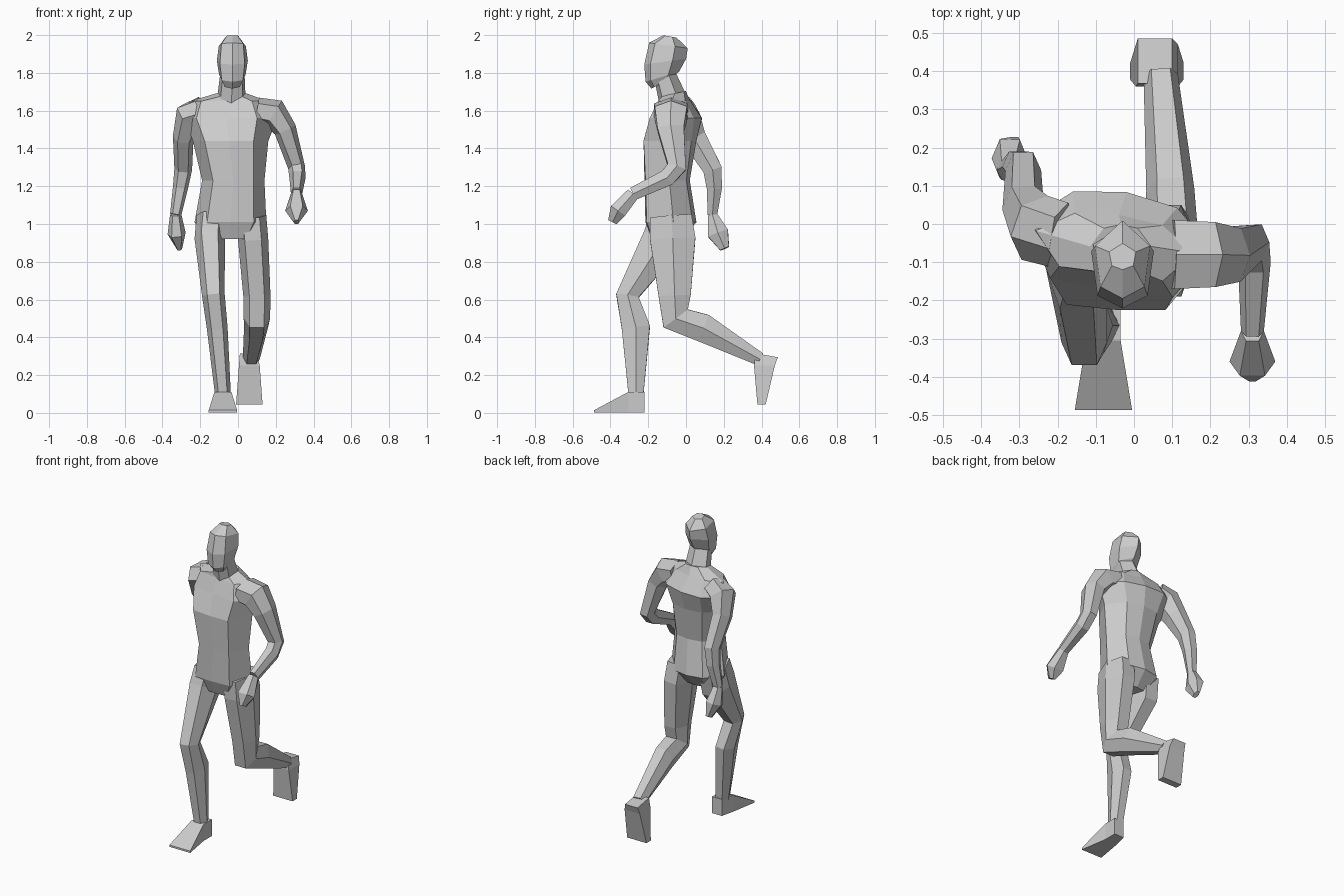
import bpy
import bmesh
from math import radians
from mathutils import Vector, Euler

default_cube = bpy.data.objects.get("Cube")
if default_cube:
    bpy.data.objects.remove(default_cube, do_unlink=True)

# Single clay colour for the whole figure
clay = bpy.data.materials.new("clay_grey")
clay.use_nodes = True
clay_colour = (0.6, 0.6, 0.6, 1)
clay.diffuse_color = clay_colour
clay.node_tree.nodes["Principled BSDF"].inputs["Base Color"].default_value = clay_colour

# Unit cross-sections, given as (side, depth) points around the outline
BOX = [(-1, -1), (1, -1), (1, 1), (-1, 1)]
LIMB = [(-1, 0), (-.55, -1), (.55, -1), (1, 0), (.55, 1), (-.55, 1)]
SKULL = [(0, -1), (.8, -.7), (1, .35), (0, 1), (-1, .35), (-.8, -.7)]
TRUNK = [(0, -1), (.65, -.95), (1, .1), (.55, .85),
         (0, 1), (-.55, .85), (-1, .1), (-.65, -.95)]


def ring_axes(rings, index):
    """Side and depth axes: set by pitch and yaw, or square to the path."""
    ring = rings[index]
    if len(ring) > 5:
        turn = Euler((radians(ring[5]), 0, radians(ring[6]))).to_matrix()
        return turn.col[0].copy(), turn.col[1].copy()
    before = Vector(rings[max(index - 1, 0)][:3])
    after = Vector(rings[min(index + 1, len(rings) - 1)][:3])
    here = Vector(ring[:3])
    along = Vector()
    for step in (here - before, after - here):
        if step.length > 0:
            along += step.normalized()
    along.normalize()
    side = Vector((1, 0, 0))
    side = (side - along * side.dot(along)).normalized()
    return side, along.cross(side)


def loft(name, section, rings):
    """Skin a section through rings of x, y, z, half width, half depth in
    hundredths of a unit, optionally followed by pitch and yaw in degrees."""
    bm = bmesh.new()
    loops = []
    for index, ring in enumerate(rings):
        side, depth = ring_axes(rings, index)
        centre = Vector(ring[:3])
        loops.append([
            bm.verts.new((centre + side * u * ring[3] + depth * v * ring[4]) / 100)
            for u, v in section])
    count = len(section)
    for lower, upper in zip(loops, loops[1:]):
        for i in range(count):
            j = (i + 1) % count
            bm.faces.new((lower[i], lower[j], upper[j], upper[i]))
    bm.faces.new(loops[0])
    bm.faces.new(loops[-1])
    bmesh.ops.recalc_face_normals(bm, faces=bm.faces)
    mesh = bpy.data.meshes.new(name)
    bm.to_mesh(mesh)
    bm.free()
    mesh.materials.append(clay)
    part = bpy.data.objects.new(name, mesh)
    bpy.context.collection.objects.link(part)
    return part


# Trunk, from crotch to neck base, with the shoulders twisted
loft("torso", TRUNK, [
    (-4, -10, 92, 13, 8, 0, 0),
    (-4, -8, 101, 19, 13.5, 0, 0),
    (-2.5, -10, 123, 16.5, 12, 0, 0),
    (-4, -8.5, 144, 20, 14, 0, -3),
    (-4, -4.5, 156, 25, 13, 0, -9),
    (-5, -5.5, 165, 21, 8, 0, -8),
    (-3.5, -6.5, 169, 8, 6.5, 12, 0),
])

# Neck leaning forward, and the faceted head
loft("neck", SKULL, [
    (-3.5, -7, 166, 7.5, 7.5, 20, 0),
    (-3, -11, 178, 6.5, 6, 20, 0),
])
loft("head", SKULL, [
    (-3, -13, 174.5, 5, 6, 28, 0),
    (-3, -12.5, 178, 7, 9.3, 17, 0),
    (-3, -11, 186, 8.2, 11.2, 8, 0),
    (-3, -9.3, 194.5, 7.2, 10.3, -8, 0),
    (-3, -8.5, 199.3, 3.5, 3.5, -10, 0),
])

# Left arm bent forward
loft("left_arm", LIMB, [
    (10, -8, 160, 7, 9),
    (19, -8, 158.5, 8, 8.5),
    (25, -8, 150, 6, 7),
    (31, -5, 130, 4.5, 5),
    (31.5, -10, 124.5, 4.3, 4.5),
    (31, -28, 116, 3, 3.5),
])
loft("left_hand", LIMB, [
    (31, -28, 116, 3, 3.5),
    (31, -36, 107, 6, 4.5),
    (31, -39, 101, 1.5, 2.5),
])

# Right arm swung back
loft("right_arm", LIMB, [
    (-19, -3, 160, 7, 8),
    (-26, -1, 157, 8, 8),
    (-29, 4, 146, 5.5, 6.5),
    (-29, 14, 129, 4.7, 5),
    (-30.5, 15, 119, 4, 4),
    (-33, 14, 105, 3, 2.5),
])
loft("right_hand", LIMB, [
    (-33, 14, 105, 3, 2.5),
    (-32.5, 17, 95, 4.8, 5.5),
    (-31, 20.5, 87, 1.5, 2.5),
])

# Right leg planted in front
loft("right_leg", LIMB, [
    (-14, -9, 104, 8, 10),
    (-15, -12, 92, 8, 11),
    (-13, -31, 62, 6, 6),
    (-11, -26.5, 45, 5.5, 7.5),
    (-8, -26.5, 10, 4.2, 4),
])
loft("right_foot", BOX, [
    (-7, -22, 5.7, 3.5, 5.4, 90, 0),
    (-8, -30.5, 5.7, 4.5, 5.4, 90, 0),
    (-8, -48.7, 0.8, 7.5, 0.6, 90, 0),
])

# Left leg trailing, with the shin lifted
loft("left_leg", LIMB, [
    (7, -8, 104, 8, 11),
    (8, -7, 92, 8, 12),
    (10, -6, 62, 7.2, 8.5),
    (10, -5.5, 50, 7, 8),
    (9.5, 9, 45, 6.3, 7.5),
    (7, 39, 28.5, 4.5, 3.5),
])
loft("left_foot", BOX, [
    (5.5, 42.7, 30.5, 4.5, 6, -10, 0),
    (6, 41.5, 25, 5.5, 5.5, 0, 0),
    (6, 40, 4.5, 7, 2.2, 0, 0),
])
